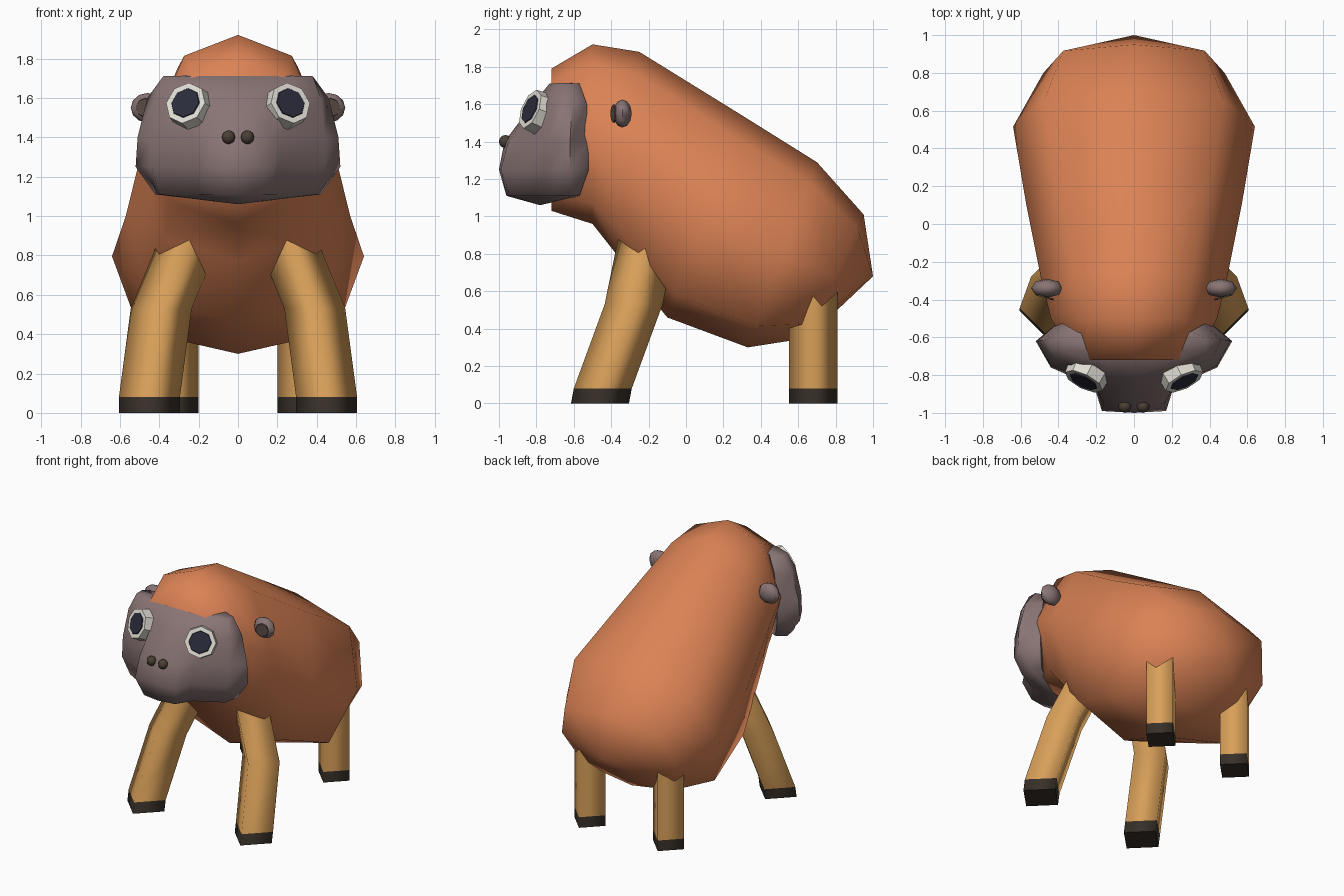
import bpy, bmesh, math
from mathutils import Vector

cube = bpy.data.objects.get("Cube")
if cube:
    bpy.data.objects.remove(cube, do_unlink=True)


def material(name, r, g, b):
    mat = bpy.data.materials.new(name)
    mat.use_nodes = True
    mat.diffuse_color = (r, g, b, 1)
    shader = next(n for n in mat.node_tree.nodes if n.type == 'BSDF_PRINCIPLED')
    shader.inputs["Base Color"].default_value = (r, g, b, 1)
    shader.inputs["Roughness"].default_value = 0.8
    return mat


FUR = material("orange fur", .71, .225, .09)
LEG = material("tan leg", .69, .35, .1)
HOOF = material("dark hoof", .04, .03, .022)
SKIN = material("mauve skin", .25, .175, .175)
WHITE = material("eye white", .75, .73, .66)
PUPIL = material("navy pupil", .024, .025, .045)
NOSTRIL = material("brown nostril", .07, .05, .035)
EAR_INNER = material("inner ear brown", .1, .07, .055)


def finish(name, bm, mats, smooth_angle=None):
    bmesh.ops.recalc_face_normals(bm, faces=bm.faces)
    mesh = bpy.data.meshes.new(name)
    bm.to_mesh(mesh)
    bm.free()
    for mat in mats:
        mesh.materials.append(mat)
    obj = bpy.data.objects.new(name, mesh)
    bpy.context.collection.objects.link(obj)
    if smooth_angle:
        bpy.ops.object.select_all(action='DESELECT')
        obj.select_set(True)
        bpy.context.view_layer.objects.active = obj
        bpy.ops.object.shade_smooth_by_angle(angle=math.radians(smooth_angle))
    return obj


def loft(rings, start=None, end=None):
    """Bridge closed rings; each end is a fan to a point or a flat cap."""
    bm = bmesh.new()
    rows = [[bm.verts.new(p) for p in ring] for ring in rings]
    count = len(rows[0])
    for a, b in zip(rows, rows[1:]):
        for i in range(count):
            j = (i + 1) % count
            bm.faces.new((a[i], a[j], b[j], b[i]))
    for row, tip in ((rows[0], start), (rows[-1], end)):
        if tip:
            point = bm.verts.new(tip)
            for i in range(count):
                bm.faces.new((row[i], row[(i + 1) % count], point))
        else:
            bm.faces.new(row)
    return bm


# Body: tilted eight-sided rings given by top point, bottom point, half width
def body_ring(top, bottom, width, diag):
    top, bottom = Vector((0, *top)), Vector((0, *bottom))
    mid, up = (top + bottom) / 2, (top - bottom) / 2
    outline = [(0, 1), (diag, .78), (1, 0), (.78, -.77),
               (0, -1), (-.78, -.77), (-1, 0), (-diag, .78)]
    return [mid + up * v + Vector((width * u, 0, 0)) for u, v in outline]


body = loft([
    body_ring((-.72, 1.79), (-.72, 1.03), .32, .74),
    body_ring((-.5, 1.92), (-.5, .96), .44, .62),
    body_ring((-.25, 1.88), (-.35, .77), .49, .62),
    body_ring((.3, 1.54), (-.1, .46), .57, .72),
    body_ring((.7, 1.29), (.33, .3), .64, .74),
    body_ring((.95, 1.01), (.65, .35), .48, .78),
], end=(0, 1, .68))
finish("body", body, [FUR], 75)

# Head: stacked half outlines, front to back, mirrored across x
HEAD_LEVELS = [
    (1.11, [(-.96, 0), (-.94, .13), (-.83, .2), (-.72, .4), (-.61, .42), (-.57, .35)]),
    (1.25, [(-1, 0), (-.99, .17), (-.86, .21), (-.76, .44), (-.62, .52), (-.52, .4)]),
    (1.4, [(-.97, 0), (-.95, .16), (-.83, .22), (-.75, .44), (-.62, .51), (-.52, .4)]),
    (1.6, [(-.82, 0), (-.81, .15), (-.77, .27), (-.71, .42), (-.61, .46), (-.53, .37)]),
    (1.71, [(-.73, 0), (-.73, .14), (-.71, .27), (-.67, .38), (-.6, .38), (-.57, .3)]),
]
rings = []
for z, half in HEAD_LEVELS:
    half = half + [(-.67, .22)]
    ring = [(x, y, z) for y, x in half]
    ring += [(-x, y, z) for y, x in reversed(half[1:])]
    rings.append(ring)
head = loft(rings, start=(0, -.78, 1.06), end=(0, -.68, 1.72))
finish("head", head, [SKIN], 70)


def disc(name, centre, normal, radius, depth, mat, sides=8):
    bm = bmesh.new()
    bmesh.ops.create_cone(bm, cap_ends=True, segments=sides, radius1=radius,
                          radius2=radius * .94, depth=depth)
    turn = Vector(normal).to_track_quat('Z', 'Y').to_matrix()
    bmesh.ops.rotate(bm, matrix=turn, verts=bm.verts)
    bmesh.ops.translate(bm, vec=centre, verts=bm.verts)
    finish(name, bm, [mat])


def ball(name, centre, size, mat, segments, rows):
    bm = bmesh.new()
    bmesh.ops.create_uvsphere(bm, u_segments=segments, v_segments=rows, radius=1)
    bmesh.ops.scale(bm, vec=size, verts=bm.verts)
    bmesh.ops.translate(bm, vec=centre, verts=bm.verts)
    finish(name, bm, [mat], 60)


# Legs: four-sided tubes with a corner facing forwards, dark at the foot
def leg(name, path, radius):
    rings = []
    for x, y, z in path:
        rings.append([(x + radius * u, y + radius * v, z)
                      for u, v in ((1, 0), (0, 1), (-1, 0), (0, -1))])
    bm = loft(rings)
    for face in bm.faces:
        face.smooth = abs(face.normal.z) < .9 and len(set(v.co.z for v in face.verts)) > 1
        face.material_index = int(face.calc_center_median().z < .08)
    finish(name, bm, [LEG, HOOF])


for side, label in ((1, "left"), (-1, "right")):
    # Eyes
    normal = Vector((side * .42, -.85, .36)).normalized()
    eye = Vector((side * .25, -.8, 1.56))
    disc(label + "_eye_white", eye, normal, .117, .08, WHITE)
    disc(label + "_pupil", eye + normal * .041, normal, .082, .008, PUPIL)
    # Nostrils
    ball(label + "_nostril", (side * .048, -.965, 1.4), (.035, .035, .035), NOSTRIL, 10, 8)
    # Ears
    ear = Vector((side * .46, -.34, 1.55))
    ball(label + "_ear", ear, (.085, .05, .075), SKIN, 8, 6)
    disc(label + "_inner_ear", ear + Vector((side * .012, -.047, 0)), (side * .3, -1, 0),
         .05, .009, EAR_INNER)
    # Legs
    leg(label + "_front_leg", [(side * .45, -.46, 0), (side * .45, -.445, .08),
                               (side * .39, -.28, .53), (side * .23, -.2, .92)], .155)
    leg(label + "_back_leg", [(side * .33, .68, 0), (side * .33, .68, .08),
                              (side * .33, .68, .6)], .13)
